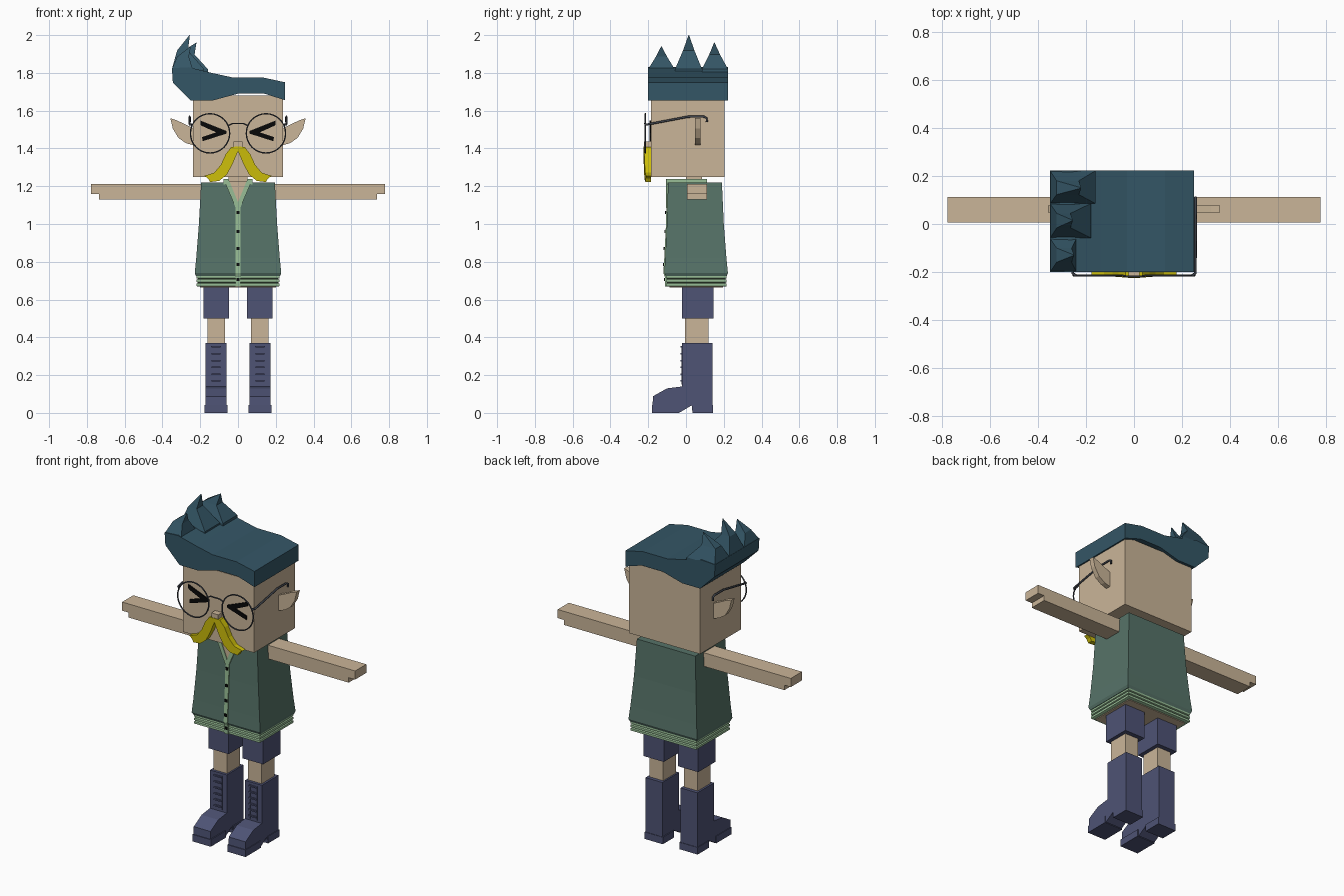
import bpy, bmesh, math

cube = bpy.data.objects.get("Cube")
if cube:
    bpy.data.objects.remove(cube, do_unlink=True)


def material(name, r, g, b):
    """Flat material from 0-255 display values."""
    lin = [((c / 255 + 0.055) / 1.055) ** 2.4 if c > 10 else c / 3295 for c in (r, g, b)]
    m = bpy.data.materials.new(name)
    m.use_nodes = True
    m.diffuse_color = (*lin, 1)
    m.node_tree.nodes["Principled BSDF"].inputs["Base Color"].default_value = (*lin, 1)
    return m


SKIN = material("skin", 202, 181, 152)
HAIR = material("dark_teal_hair", 52, 86, 102)
VEST = material("dark_green_knit", 86, 115, 104)
TRIM = material("light_green_trim", 152, 190, 150)
BLUE = material("slate_blue", 78, 83, 117)
GOLD = material("yellow_whiskers", 205, 190, 10)
BLACK = material("black", 8, 8, 8)
WIRE = material("dark_grey_wire", 62, 66, 74)


def add(name, verts, faces, mat):
    bm = bmesh.new()
    vs = [bm.verts.new(v) for v in verts]
    for f in faces:
        bm.faces.new([vs[i] for i in f])
    bmesh.ops.recalc_face_normals(bm, faces=bm.faces)
    me = bpy.data.meshes.new(name)
    bm.to_mesh(me)
    bm.free()
    me.materials.append(mat)
    ob = bpy.data.objects.new(name, me)
    bpy.context.collection.objects.link(ob)
    return ob


def loft(name, rings, mat):
    """Skin rings of equal point count and cap both ends."""
    n = len(rings[0])
    faces = [list(range(n)), [(len(rings) - 1) * n + i for i in range(n)]]
    for r in range(len(rings) - 1):
        for i in range(n):
            j = (i + 1) % n
            faces.append([r * n + i, r * n + j, (r + 1) * n + j, (r + 1) * n + i])
    return add(name, [p for ring in rings for p in ring], faces, mat)


def rect(x, y0, y1, z):
    return [(-x, y0, z), (x, y0, z), (x, y1, z), (-x, y1, z)]


def box(name, x0, x1, y0, y1, z0, z1, mat):
    return loft(name, [[(x0, y0, z), (x1, y0, z), (x1, y1, z), (x0, y1, z)] for z in (z0, z1)], mat)


def front_prism(name, pts, y0, y1, mat, s=1):
    """Extrude an x-z outline along y."""
    return loft(name, [[(s * x, y, z) for x, z in pts] for y in (y0, y1)], mat)


def side_prism(name, pts, x0, x1, mat):
    """Extrude a y-z outline along x."""
    return loft(name, [[(x, y, z) for y, z in pts] for x in (x0, x1)], mat)


def wire(name, pts, radius, cyclic=False):
    """Round wire through points, turned into a mesh."""
    cu = bpy.data.curves.new(name, 'CURVE')
    cu.dimensions = '3D'
    cu.bevel_depth = radius
    cu.bevel_resolution = 1
    cu.use_fill_caps = True
    sp = cu.splines.new('POLY')
    sp.points.add(len(pts) - 1)
    for p, co in zip(sp.points, pts):
        p.co = (*co, 1)
    sp.use_cyclic_u = cyclic
    tmp = bpy.data.objects.new(name + "_path", cu)
    bpy.context.collection.objects.link(tmp)
    bpy.context.view_layer.update()
    me = bpy.data.meshes.new_from_object(tmp.evaluated_get(bpy.context.evaluated_depsgraph_get()))
    bpy.data.objects.remove(tmp, do_unlink=True)
    me.materials.clear()
    me.materials.append(WIRE)
    bpy.context.collection.objects.link(bpy.data.objects.new(name, me))


# Head, neck and nose
box("head", -0.237, 0.237, -0.185, 0.205, 1.25, 1.68, SKIN)
box("neck", -0.05, 0.05, 0, 0.085, 1.2, 1.26, SKIN)
box("nose", -0.023, 0.023, -0.222, -0.18, 1.405, 1.436, SKIN)

# Swept hair: wavy slab with three curved spikes on one side
hair = [(-0.25, 1.655), (-0.345, 1.75), (-0.35, 1.825), (-0.26, 1.83), (-0.14, 1.80), (-0.03, 1.776),
        (0.13, 1.776), (0.25, 1.75), (0.25, 1.655), (0.14, 1.69), (0, 1.69), (-0.13, 1.655)]
front_prism("hair", hair, -0.2, 0.222, HAIR)
spikes = [("front", -0.2, -0.06, -0.24, -0.13, -0.25, 1.94),
          ("middle", -0.058, 0.085, -0.18, 0.015, -0.255, 2.0),
          ("back", 0.085, 0.222, -0.16, 0.15, -0.22, 1.96)]
for label, y0, y1, right, ty, tx, tz in spikes:
    rings = []
    h = tz - 1.82
    for z, xl, xr, k in ((1.79, -0.347, right, 1), (1.82, -0.35, right, 1),
                         (1.82 + 0.55 * h, -0.322, tx - 0.01, 0.42), (tz, tx - 0.002, tx, 0.02)):
        a, b = ty + (y0 - ty) * k, ty + (y1 - ty) * k
        rings.append([(xl, a, z), (xr, a, z), (xr, b, z), (xl, b, z)])
    loft(label + "_hair_spike", rings, HAIR)

# Mirrored facial parts
ear = [(0.23, 1.505), (0.275, 1.525), (0.32, 1.547), (0.358, 1.56), (0.345, 1.505),
       (0.315, 1.455), (0.275, 1.428), (0.23, 1.415)]
eye = [(0.2, 1.548), (0.06, 1.492), (0.06, 1.479), (0.188, 1.438), (0.19, 1.46), (0.115, 1.485), (0.197, 1.522)]
whisker = [(0, 1.41), (0.035, 1.408), (0.065, 1.37), (0.09, 1.315), (0.125, 1.272), (0.178, 1.255),
           (0.158, 1.24), (0.148, 1.222), (0.1, 1.228), (0.06, 1.26), (0.03, 1.315), (0, 1.385)]
for side, s in (("left", 1), ("right", -1)):
    front_prism(side + "_ear", ear, 0.048, 0.078, SKIN, s)
    front_prism(side + "_eye", eye, -0.192, -0.184, BLACK, s)
    half = front_prism(side + "_moustache", whisker, -0.226, -0.185, GOLD, s)
    for v in half.data.vertices:
        if v.co.y < -0.2:
            v.co.y += 0.08 * abs(v.co.x)
    # Spectacles
    ring = [(s * 0.148 + 0.104 * math.cos(a), -0.215, 1.48 + 0.104 * math.sin(a))
            for a in (math.tau * i / 32 for i in range(32))]
    wire(side + "_lens_rim", ring, 0.004, True)
    wire(side + "_temple", [(s * 0.243, -0.215, 1.525), (s * 0.256, -0.205, 1.527), (s * 0.256, 0.01, 1.568),
                            (s * 0.256, 0.095, 1.568), (s * 0.256, 0.11, 1.56), (s * 0.256, 0.11, 1.54)], 0.006)
wire("bridge", [(-0.052, -0.215, 1.52), (-0.03, -0.218, 1.532), (0.03, -0.218, 1.532), (0.052, -0.215, 1.52)], 0.004)

# Sleeveless vest with ribbed hem
vest = [(1.22, 0.195, -0.095, 0.19), (1.0, 0.207, -0.101, 0.2), (0.82, 0.221, -0.11, 0.214),
        (0.74, 0.229, -0.115, 0.222), (0.724, 0.222, -0.107, 0.215)]
loft("vest", [rect(x, a, b, z) for z, x, a, b in vest], VEST)
hem = []
for i in range(3):
    z = 0.73 - 0.021 * i
    hem += [rect(0.21, -0.098, 0.206, z), rect(0.219, -0.105, 0.215, z - 0.004),
            rect(0.219, -0.105, 0.215, z - 0.017)]
hem.append(rect(0.21, -0.098, 0.206, 0.668))
loft("vest_hem", hem, TRIM)
box("hip_underside", -0.2, 0.2, -0.088, 0.196, 0.664, 0.7, SKIN)

# Collar, neckline and button strip
front_prism("neckline", [(-0.055, 1.225), (0.055, 1.225), (0, 1.105)], -0.102, -0.09, SKIN)
box("upper_chest", -0.052, 0.052, -0.092, 0.09, 1.2, 1.224, SKIN)
for side, s in (("left", 1), ("right", -1)):
    front_prism(side + "_neck_trim", [(0.05, 1.238), (0.077, 1.238), (0.012, 1.085), (0, 1.085), (0, 1.115)],
                -0.106, -0.092, TRIM, s)
    box(side + "_collar", s * 0.05, s * 0.077, -0.1, 0.11, 1.21, 1.238, TRIM)
box("back_collar", -0.06, 0.06, 0.088, 0.11, 1.21, 1.238, TRIM)
strip = [(-0.103, 1.115), (-0.106, 1.0), (-0.115, 0.82), (-0.12, 0.74), (-0.112, 0.72), (-0.11, 0.668),
         (-0.09, 0.668), (-0.09, 1.115)]
side_prism("button_strip", strip, -0.012, 0.012, TRIM)
for i, (z, y) in enumerate([(1.06, -0.105), (0.96, -0.108), (0.87, -0.113), (0.785, -0.118), (0.705, -0.112)]):
    box(f"button_{i + 1}", -0.008, 0.008, y - 0.005, y + 0.004, z - 0.008, z + 0.008, BLACK)

# Arms, legs and boots
arm = [(0.18, 1.212), (0.778, 1.212), (0.778, 1.16), (0.735, 1.16), (0.735, 1.13), (0.18, 1.13)]
boot = [(-0.02, 0.37), (-0.02, 0.14), (-0.1, 0.13), (-0.175, 0.088), (-0.178, 0.004), (-0.03, 0.004),
        (0.03, 0.04), (0.034, 0.004), (0.139, 0.004), (0.139, 0.37)]
for side, s in (("left", 1), ("right", -1)):
    front_prism(side + "_arm", arm, 0.006, 0.112, SKIN, s)
    box(side + "_shorts_leg", s * 0.047, s * 0.183, -0.022, 0.145, 0.5, 0.69, BLUE)
    box(side + "_leg", s * 0.07, s * 0.161, -0.004, 0.118, 0.35, 0.52, SKIN)
    side_prism(side + "_boot", boot, s * 0.061, s * 0.173, BLUE)
    box(side + "_sole", s * 0.055, s * 0.177, -0.181, -0.035, 0, 0.042, BLUE)
    box(side + "_heel", s * 0.055, s * 0.177, 0.034, 0.142, 0, 0.042, BLUE)
    for i in range(6):
        z = 0.165 + 0.036 * i
        box(f"{side}_lace_{i + 1}", s * 0.09, s * 0.144, -0.029, -0.018, z, z + 0.008, BLUE)
    for x in (0.09, 0.138):
        box(f"{side}_lace_edge", s * x, s * (x + 0.006), -0.024, -0.018, 0.15, 0.355, BLUE)
